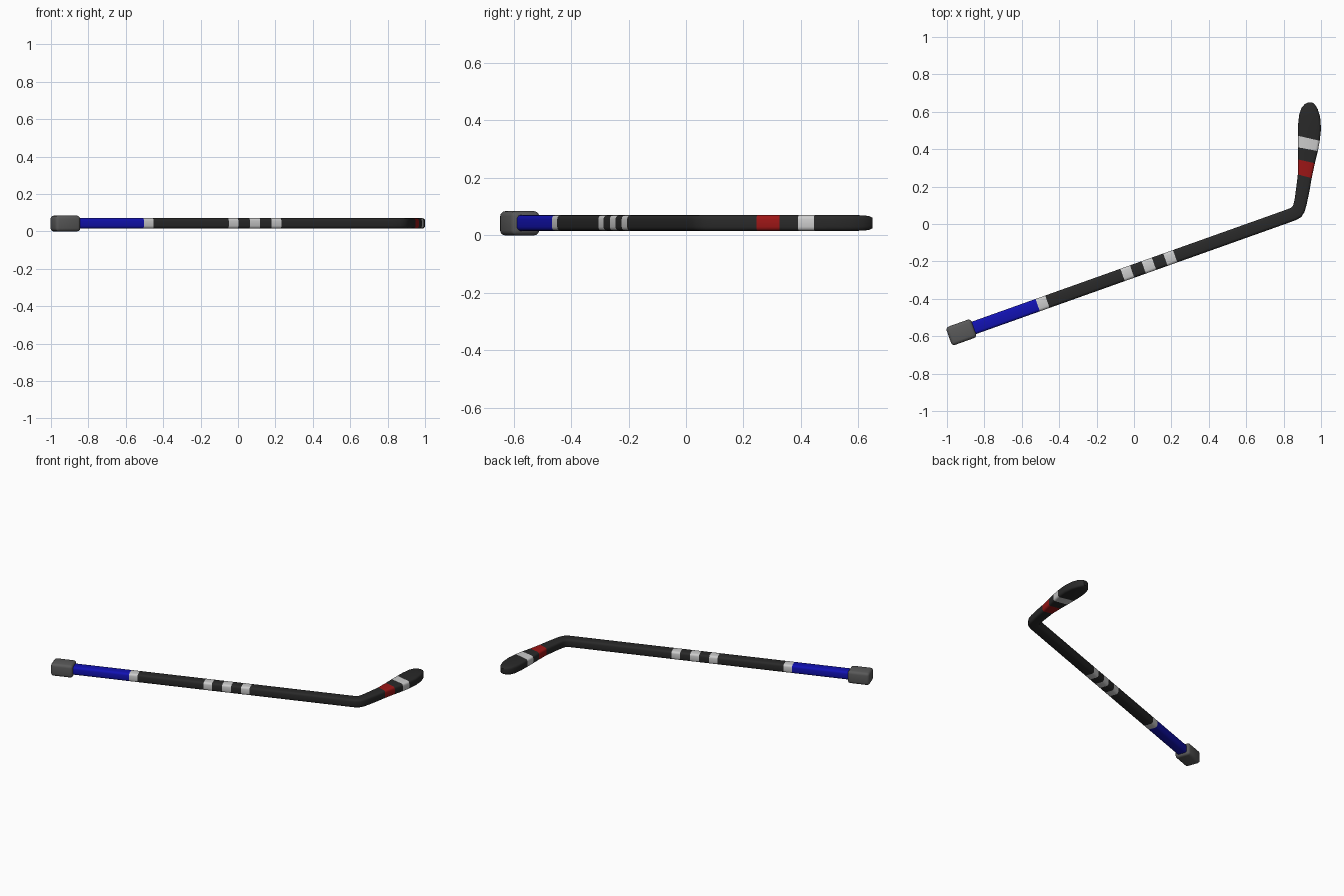
import bpy, bmesh, math
from mathutils import Vector, Matrix

if "Cube" in bpy.data.objects:
    bpy.data.objects.remove(bpy.data.objects["Cube"])

ZC = 0.043
ANGLE = math.atan(0.356)
DIR = Vector((math.cos(ANGLE), math.sin(ANGLE)))
SIDE = Vector((-DIR.y, DIR.x))


def material(name, rgb):
    m = bpy.data.materials.new(name)
    m.diffuse_color = (*rgb, 1)
    m.use_nodes = True
    m.node_tree.nodes["Principled BSDF"].inputs["Base Color"].default_value = m.diffuse_color
    return m


BLACK = material("black", (0.022, 0.022, 0.022))
WHITE = material("white", (0.75, 0.75, 0.75))
BLUE = material("blue", (0.006, 0.006, 0.45))
RED = material("red", (0.33, 0.008, 0.008))
GREY = material("dark_grey", (0.1, 0.1, 0.1))


def finish(bm, name, mat):
    bmesh.ops.recalc_face_normals(bm, faces=bm.faces[:])
    me = bpy.data.meshes.new(name)
    bm.to_mesh(me)
    bm.free()
    me.materials.append(mat)
    ob = bpy.data.objects.new(name, me)
    bpy.context.collection.objects.link(ob)
    bpy.context.view_layer.objects.active = ob
    ob.select_set(True)
    bpy.ops.object.shade_smooth_by_angle(angle=math.radians(35))
    ob.select_set(False)


def section(bm, left, right, h=0.055):
    """Rounded-rectangle ring spanning the left and right edge points."""
    l, r = Vector(left), Vector(right)
    mid, across = (l + r) / 2, (l - r).normalized()
    w = (l - r).length / 2
    rad = min(0.014, w * 0.8, h * 0.4)
    ring = []
    for q, (sx, sz) in enumerate([(1, 1), (-1, 1), (-1, -1), (1, -1)]):
        for k in range(4):
            a = math.radians(90 * q + 30 * k)
            u = sx * (w - rad) + rad * math.cos(a)
            v = sz * (h / 2 - rad) + rad * math.sin(a)
            p = mid + across * u
            ring.append(bm.verts.new((p.x, p.y, ZC + v)))
    return ring


def loft(name, stations, mat, cap_first=False, cap_last=False):
    bm = bmesh.new()
    rings = [section(bm, *s) for s in stations]
    n = len(rings[0])
    for a, b in zip(rings, rings[1:]):
        for i in range(n):
            j = (i + 1) % n
            bm.faces.new((a[i], a[j], b[j], b[i]))
    if cap_first:
        bm.faces.new(rings[0])
    if cap_last:
        bm.faces.new(rings[-1])
    finish(bm, name, mat)


def shaft_station(x):
    c = Vector((x, -0.425 + 0.356 * (x + 0.49)))
    return (c + SIDE * 0.035, c - SIDE * 0.035)


# Shaft: grip, tape bands and bare lengths
shaft = [("grip", -0.90, BLUE), ("grip_band", -0.515, WHITE),
         ("upper_shaft", -0.463, BLACK), ("shaft_band_1", -0.061, WHITE),
         ("shaft_gap_1", -0.010, BLACK), ("shaft_band_2", 0.052, WHITE),
         ("shaft_gap_2", 0.107, BLACK), ("shaft_band_3", 0.168, WHITE),
         ("lower_shaft", 0.220, BLACK), (None, 0.82, None)]
for (name, x0, mat), (_, x1, _) in zip(shaft, shaft[1:]):
    loft(name, [shaft_station(x0), shaft_station(x1)], mat, cap_first=name == "grip")

# Heel and blade: paired inner and outer edge points
red_a = ((0.876, 0.265), (0.950, 0.245))
red_b = ((0.877, 0.345), (0.967, 0.325))
white_a = ((0.876, 0.410), (0.983, 0.390))
white_b = ((0.876, 0.472), (0.993, 0.445))
loft("heel", [shaft_station(0.82),
              ((0.838, 0.086), (0.868, 0.022)),
              ((0.850, 0.098), (0.895, 0.038)),
              ((0.855, 0.115), (0.912, 0.065)),
              ((0.860, 0.140), (0.922, 0.100)),
              ((0.868, 0.200), (0.937, 0.170)), red_a], BLACK)
loft("blade_red_band", [red_a, red_b], RED)
loft("blade_gap", [red_b, white_a], BLACK)
loft("blade_white_band", [white_a, white_b], WHITE)
loft("blade_toe", [white_b,
                   ((0.877, 0.530), (1.000, 0.510)),
                   ((0.883, 0.585), (0.995, 0.575)),
                   ((0.895, 0.620), (0.982, 0.615), 0.053),
                   ((0.912, 0.640), (0.968, 0.638), 0.047),
                   ((0.930, 0.650), (0.953, 0.650), 0.036)], BLACK, cap_last=True)

# Butt cap: rounded block on the end of the grip
bm = bmesh.new()
bmesh.ops.create_cube(bm, size=1)
bmesh.ops.scale(bm, vec=(0.142, 0.104, 0.084), verts=bm.verts[:])
bmesh.ops.bevel(bm, geom=bm.edges[:], offset=0.017, segments=3, profile=0.5, affect='EDGES')
bmesh.ops.transform(bm, verts=bm.verts[:], matrix=Matrix.Translation((-0.923, -0.579, 0.042))
                    @ Matrix.Rotation(ANGLE, 4, 'Z'))
finish(bm, "butt_cap", GREY)
